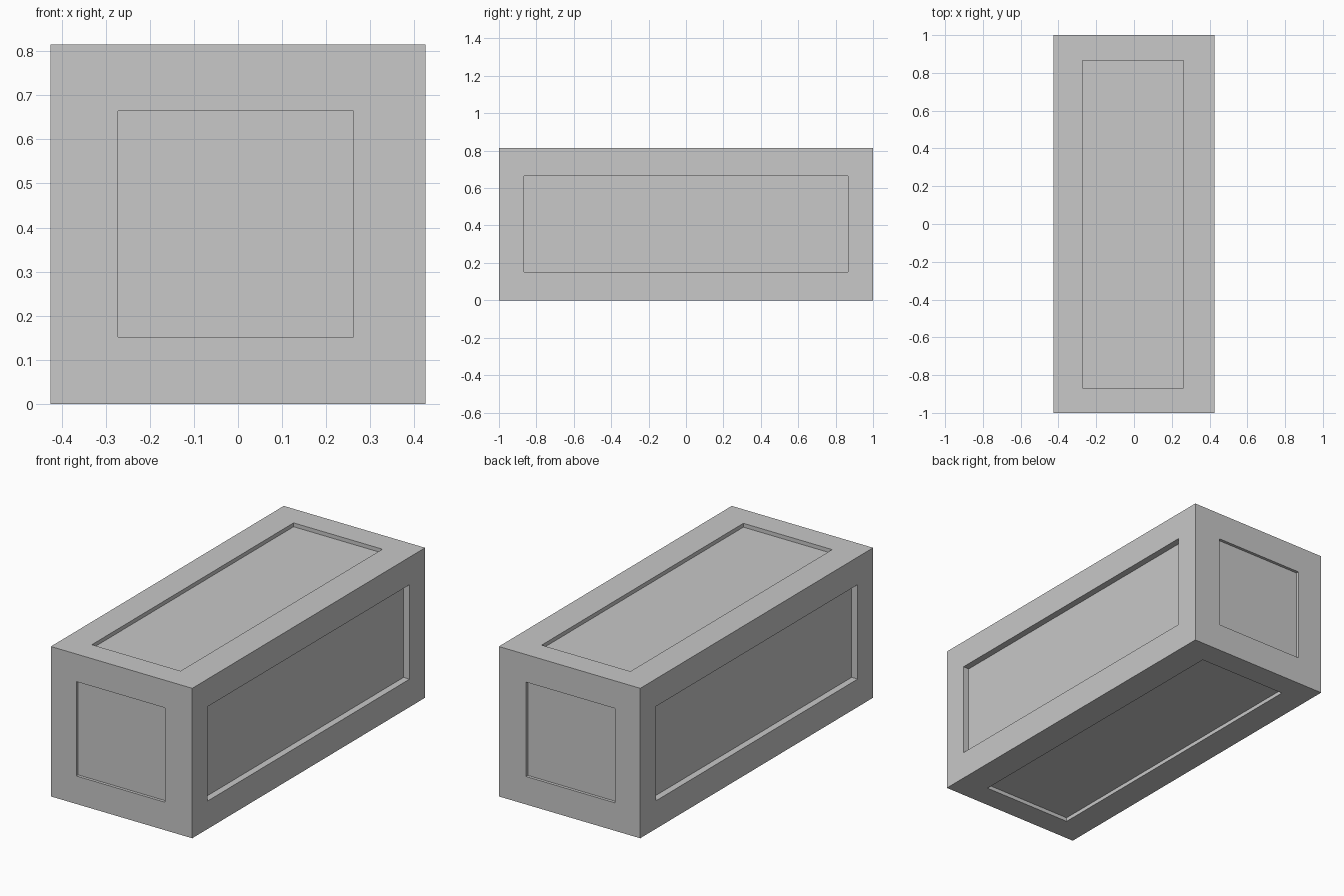
import bpy, bmesh
from mathutils import Vector

if "Cube" in bpy.data.objects:
    bpy.data.objects.remove(bpy.data.objects["Cube"], do_unlink=True)

SIZE = Vector((0.85, 2.0, 0.815))
CENTRE = Vector((0, 0, SIZE.z / 2))
PANEL_LOW = Vector((-0.272, -0.867, 0.152))
PANEL_HIGH = Vector((0.262, 0.866, 0.665))
DEPTH = Vector((0.036, 0.016, 0.021))   # recess depth per axis

# Single grey colour
grey = bpy.data.materials.new("light_grey")
grey.use_nodes = True
colour = (0.58, 0.58, 0.58, 1)
grey.diffuse_color = colour
grey.node_tree.nodes["Principled BSDF"].inputs["Base Color"].default_value = colour

# Solid block
bm = bmesh.new()
bmesh.ops.create_cube(bm, size=1)
for v in bm.verts:
    v.co = Vector(a * b for a, b in zip(v.co, SIZE)) + CENTRE
bm.normal_update()

# Sunken rectangular panel in every side
for face in list(bm.faces):
    normal = face.normal.copy()
    axis = max(range(3), key=lambda i: abs(normal[i]))
    bmesh.ops.inset_individual(bm, faces=[face], thickness=0.1)
    for v in face.verts:
        for i in range(3):
            if i != axis:
                v.co[i] = PANEL_LOW[i] if v.co[i] < CENTRE[i] else PANEL_HIGH[i]
    floor = bmesh.ops.extrude_discrete_faces(bm, faces=[face])["faces"][0]
    bmesh.ops.translate(bm, verts=floor.verts, vec=-normal * DEPTH[axis])

bmesh.ops.recalc_face_normals(bm, faces=bm.faces)
mesh = bpy.data.meshes.new("panelled_block")
bm.to_mesh(mesh)
bm.free()
mesh.materials.append(grey)
block = bpy.data.objects.new("panelled_block", mesh)
bpy.context.collection.objects.link(block)
